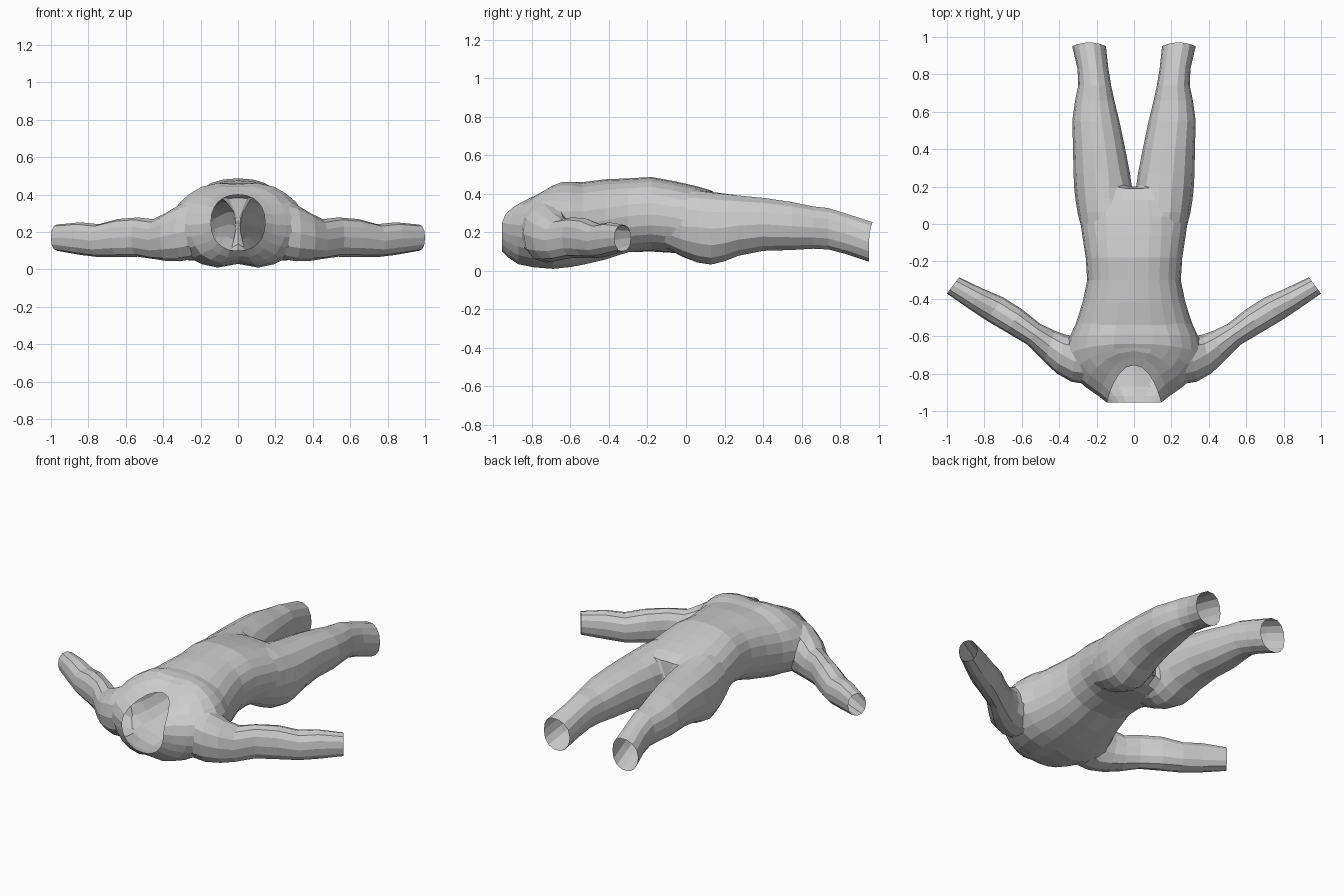
import bpy, bmesh, math
from mathutils import Vector

if "Cube" in bpy.data.objects:
    bpy.data.objects.remove(bpy.data.objects["Cube"])

caps = []  # tips of the temporary end caps that are opened again at the end


def section(p, q, z0, z1, n, power=2.2, lean=0.0, groove_top=0.0, groove_low=0.0):
    """Rounded cross-section between plan points p and q, from height z0 to z1."""
    p, q = Vector((*p, 0)), Vector((*q, 0))
    mid, half = (p + q) / 2, (q - p) / 2
    pts = []
    for i in range(n):
        a = 2 * math.pi * i / n
        c, s = math.cos(a), math.sin(a)
        c = math.copysign(abs(c) ** (2 / power), c)
        s = math.copysign(abs(s) ** (2 / power), s)
        v = mid + half * c
        v.z = (z0 + z1) / 2 + (z1 - z0) / 2 * s
        near = max(0, 1 - abs(c) * 3)
        v.z += near * (groove_low if s < 0 else -groove_top)
        v.y += lean * max(0, s) ** 2
        pts.append(v)
    return pts


def loft(name, rings, open_start=False, open_end=False):
    """Skin a list of cross-sections and close both ends with fans."""
    bm = bmesh.new()
    vr = [[bm.verts.new(p) for p in r] for r in rings]
    n = len(rings[0])
    for a, b in zip(vr, vr[1:]):
        for i in range(n):
            j = (i + 1) % n
            bm.faces.new((a[i], a[j], b[j], b[i]))
    for ring, is_open in ((vr[0], open_start), (vr[-1], open_end)):
        tip = bm.verts.new(sum((v.co for v in ring), Vector()) / n)
        if is_open:
            caps.append(tip.co.copy())
        for i in range(n):
            bm.faces.new((ring[i], ring[(i + 1) % n], tip))
    bmesh.ops.recalc_face_normals(bm, faces=bm.faces)
    me = bpy.data.meshes.new(name)
    bm.to_mesh(me)
    bm.free()
    ob = bpy.data.objects.new(name, me)
    bpy.context.collection.objects.link(ob)
    return ob


# Torso: y, half width, low z, high z, lean of the top, chest groove, spine groove
torso = [
    (-.955, .145, .10, .40, .20, 0, 0), (-.92, .19, .06, .425, .21, 0, .01),
    (-.87, .27, .025, .45, .19, .01, .025), (-.79, .33, .008, .46, .13, .015, .03),
    (-.69, .36, .0, .47, .05, .015, .03), (-.60, .345, .01, .47, .01, .01, .025),
    (-.54, .315, .022, .46, 0, 0, .02), (-.42, .275, .05, .475, 0, 0, .015),
    (-.30, .25, .09, .48, 0, 0, .01), (-.18, .258, .10, .487, 0, 0, 0),
    (-.06, .28, .09, .468, 0, 0, 0), (.05, .29, .07, .443, 0, 0, .02),
    (.13, .27, .07, .42, 0, 0, .03), (.20, .18, .12, .40, 0, 0, 0)]
body = loft("body", [section((-w, y), (w, y), a, b, 24, 2.25, l, gt, gl)
                     for y, w, a, b, l, gt, gl in torso], open_start=True)

# Legs: y, inner x, outer x, low z, high z, lean
legs = [
    (-.12, .05, .24, .13, .36, 0), (-.03, .012, .28, .07, .41, 0), (.06, .006, .307, .03, .425, 0),
    (.13, .006, .318, .018, .415, 0), (.20, .008, .325, .038, .408, 0), (.26, .014, .328, .07, .40, 0),
    (.40, .042, .33, .10, .388, 0), (.55, .078, .33, .105, .36, 0), (.66, .105, .315, .112, .337, 0),
    (.74, .122, .298, .108, .328, 0), (.83, .137, .302, .085, .30, 0), (.95, .15, .33, .045, .255, .02)]

# Arms: rear plan point, front plan point, low z, high z
arms = [
    ((.22, -.85), (.20, -.64), .06, .37), ((.33, -.855), (.29, -.61), .035, .35),
    ((.42, -.805), (.36, -.59), .04, .305), ((.48, -.735), (.42, -.57), .052, .265),
    ((.57, -.645), (.50, -.535), .068, .278), ((.68, -.58), (.60, -.455), .066, .27),
    ((.79, -.515), (.70, -.392), .066, .242), ((.88, -.455), (.81, -.345), .078, .252),
    ((1.0, -.372), (.935, -.285), .10, .24)]

limbs = []
for s in (1, -1):
    limbs.append(loft("leg", [section((s * x0, y), (s * x1, y), a, b, 14, 2.15, l)
                              for y, x0, x1, a, b, l in legs], open_end=True))
    limbs.append(loft("arm", [section((s * p[0], p[1]), (s * q[0], q[1]), a, b, 12)
                              for p, q, a, b in arms], open_end=True))

# Fuse the limbs with the torso
for limb in limbs:
    mod = body.modifiers.new("join", 'BOOLEAN')
    mod.operation = 'UNION'
    mod.solver = 'EXACT'
    mod.object = limb
bpy.context.view_layer.update()
fused = bpy.data.meshes.new_from_object(
    body.evaluated_get(bpy.context.evaluated_depsgraph_get()))
body.modifiers.clear()
body.data = fused
for limb in limbs:
    bpy.data.objects.remove(limb)

# Open the neck, wrists and shins
bm = bmesh.new()
bm.from_mesh(fused)
tips = [v for v in bm.verts if any((v.co - c).length < .002 for c in caps)]
bmesh.ops.delete(bm, geom=tips, context='VERTS')
# Soften the seams where limbs meet the torso
soft = [v for v in bm.verts if not v.is_boundary and v.co.y < .5 and
        (.2 < abs(v.co.x) < .45 and v.co.y < -.5 or v.co.y > -.15)]
for _ in range(2):
    bmesh.ops.smooth_vert(bm, verts=soft, factor=.3, use_axis_x=True, use_axis_y=True, use_axis_z=True)
bm.to_mesh(fused)
bm.free()
